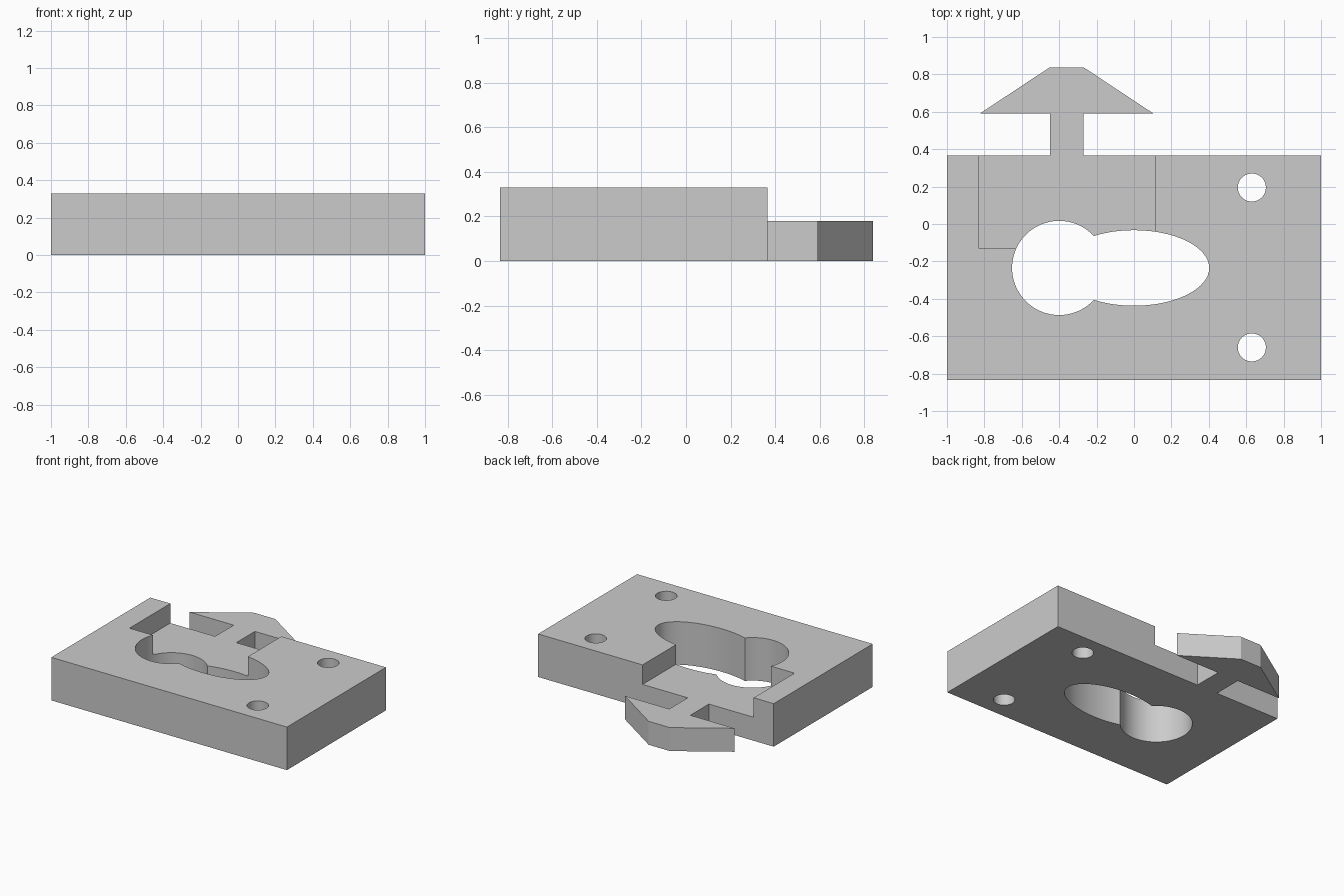
import bpy, bmesh, math

if "Cube" in bpy.data.objects:
    bpy.data.objects.remove(bpy.data.objects["Cube"])

H, STEP = 0.33, 0.18      # block height, pocket floor height

grey = bpy.data.materials.new("light grey")
grey.diffuse_color = (0.6, 0.6, 0.6, 1)
grey.use_nodes = True
grey.node_tree.nodes["Principled BSDF"].inputs["Base Color"].default_value = grey.diffuse_color


def prism(name, pts, z0, z1):
    """Extrude a counter-clockwise outline from z0 to z1."""
    bm = bmesh.new()
    face = bm.faces.new([bm.verts.new((x, y, z0)) for x, y in pts])
    ext = bmesh.ops.extrude_face_region(bm, geom=[face], use_keep_orig=True)
    verts = [g for g in ext["geom"] if isinstance(g, bmesh.types.BMVert)]
    bmesh.ops.translate(bm, verts=verts, vec=(0, 0, z1 - z0))
    bmesh.ops.recalc_face_normals(bm, faces=bm.faces)
    me = bpy.data.meshes.new(name)
    bm.to_mesh(me)
    bm.free()
    me.materials.append(grey)
    ob = bpy.data.objects.new(name, me)
    bpy.context.collection.objects.link(ob)
    return ob


def ellipse(cx, cy, rx, ry, n=64):
    return [(cx + rx * math.cos(2 * math.pi * i / n),
             cy + ry * math.sin(2 * math.pi * i / n)) for i in range(n)]


# Block outline with the arrow-shaped tab on its back edge
plate = prism("mounting_block", [
    (-1, -0.835), (1, -0.835), (1, 0.365), (-0.27, 0.365), (-0.27, 0.59),
    (0.105, 0.59), (-0.27, 0.838), (-0.45, 0.838), (-0.825, 0.59),
    (-0.45, 0.59), (-0.45, 0.365), (-1, 0.365)], 0, H)

# Cutters: stepped pocket (also lowers the tab), keyhole opening, screw holes
cutters = [
    prism("pocket_cutter", [(-0.83, -0.13), (0.113, -0.13), (0.113, 1), (-0.83, 1)], STEP, 1),
    prism("round_opening_cutter", ellipse(-0.4, -0.235, 0.252, 0.252), -0.5, 1.1),
    prism("oval_opening_cutter", ellipse(0, -0.235, 0.402, 0.202), -0.6, 1.2),
]
for y in (0.195, -0.66):
    cutters.append(prism("screw_hole_cutter", ellipse(0.63, y, 0.075, 0.075, 48), -0.5, 1.1))

bpy.context.view_layer.objects.active = plate
for cutter in cutters:
    mod = plate.modifiers.new("cut", "BOOLEAN")
    mod.operation = "DIFFERENCE"
    mod.solver = "EXACT"
    mod.object = cutter
    bpy.ops.object.modifier_apply(modifier=mod.name)
    bpy.data.objects.remove(cutter)

# Smooth the curved walls, keep the edges crisp
bpy.ops.object.select_all(action="DESELECT")
plate.select_set(True)
bpy.ops.object.shade_smooth_by_angle(angle=math.radians(25))
